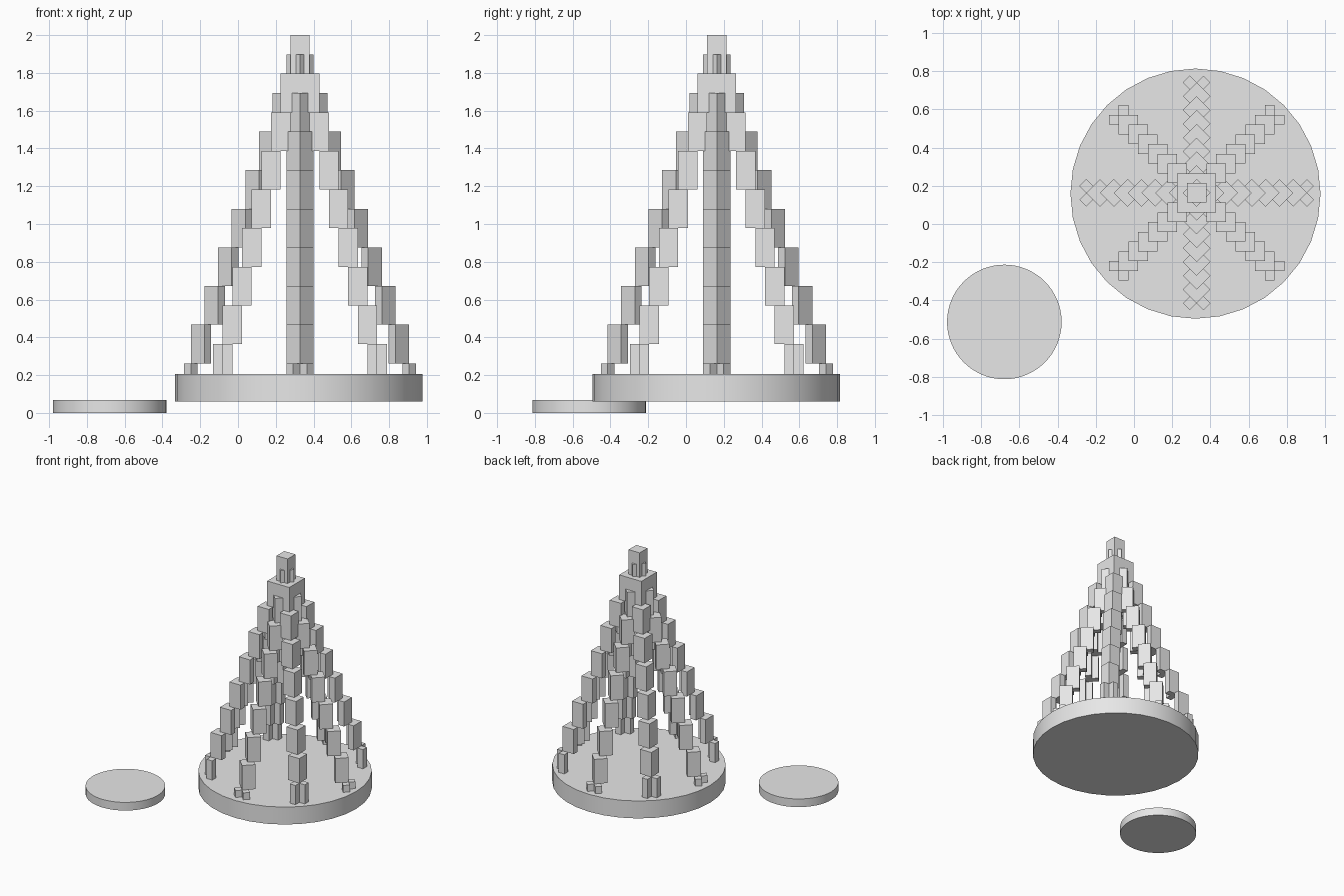
import bpy, bmesh, math
from mathutils import Matrix, Vector

if "Cube" in bpy.data.objects:
    bpy.data.objects.remove(bpy.data.objects["Cube"])

U = 0.0511              # one block width
H = 4 * U               # height of one step
CX, CY = 0.328, 0.163   # tower axis

grey = bpy.data.materials.new("light_grey")
grey.diffuse_color = (0.8, 0.8, 0.8, 1)
grey.use_nodes = True
grey.node_tree.nodes["Principled BSDF"].inputs["Base Color"].default_value = grey.diffuse_color


def disc(name, x, y, r, z0, z1, sides):
    bpy.ops.mesh.primitive_cylinder_add(vertices=sides, radius=r, depth=z1 - z0,
                                        location=(x, y, (z0 + z1) / 2))
    ob = bpy.context.object
    ob.name = name
    ob.data.materials.append(grey)
    bpy.ops.object.shade_smooth_by_angle(angle=math.radians(30))


def extrude_plan(bm, pts, z0, z1, rot):
    """Extrude a plan outline (in block units) from z0 to z1."""
    vs = [bm.verts.new(rot @ Vector((x * U, y * U, z0))) for x, y in pts]
    f = bm.faces.new(vs)
    top = bmesh.ops.extrude_face_region(bm, geom=[f])["geom"]
    for v in top:
        if isinstance(v, bmesh.types.BMVert):
            v.co.z = z1


def stepped_tower(name, top, turn):
    """Four stepped corner legs running down from a block at the top."""
    bm = bmesh.new()
    spin = Matrix.Rotation(turn, 4, 'Z')
    # cap block
    extrude_plan(bm, [(-1, -1), (1, -1), (1, 1), (-1, 1)], top - H, top, spin)
    for q in range(4):
        rot = Matrix.Rotation(turn + q * math.pi / 2, 4, 'Z')
        # L-shaped corner pieces, one unit further out on each step down
        for k in range(1, 8):
            z1 = top - k * H
            extrude_plan(bm, [(k, k - 1), (k + 1, k - 1), (k + 1, k + 1),
                              (k - 1, k + 1), (k - 1, k), (k, k)], z1 - H, z1, rot)
        # twin feet sunk into the base
        z1 = top - 8 * H
        for a, b in ((8, 7), (7, 8)):
            extrude_plan(bm, [(a, b), (a + 1, b), (a + 1, b + 1), (a, b + 1)],
                         max(z1 - H, 0.15), z1, rot)
    bmesh.ops.recalc_face_normals(bm, faces=bm.faces)
    me = bpy.data.meshes.new(name)
    bm.to_mesh(me)
    bm.free()
    me.materials.append(grey)
    ob = bpy.data.objects.new(name, me)
    ob.location = (CX, CY, 0)
    bpy.context.collection.objects.link(ob)


# round bases
disc("large_base", 0.322, 0.159, 0.655, 0.06, 0.205, 32)
disc("small_disc", -0.679, -0.513, 0.30, 0.0, 0.068, 64)

# two interlocked towers, the second turned and lowered half a step
stepped_tower("diagonal_legs", 2.0, 0)
stepped_tower("straight_legs", 2.0 - H / 2, math.pi / 4)
